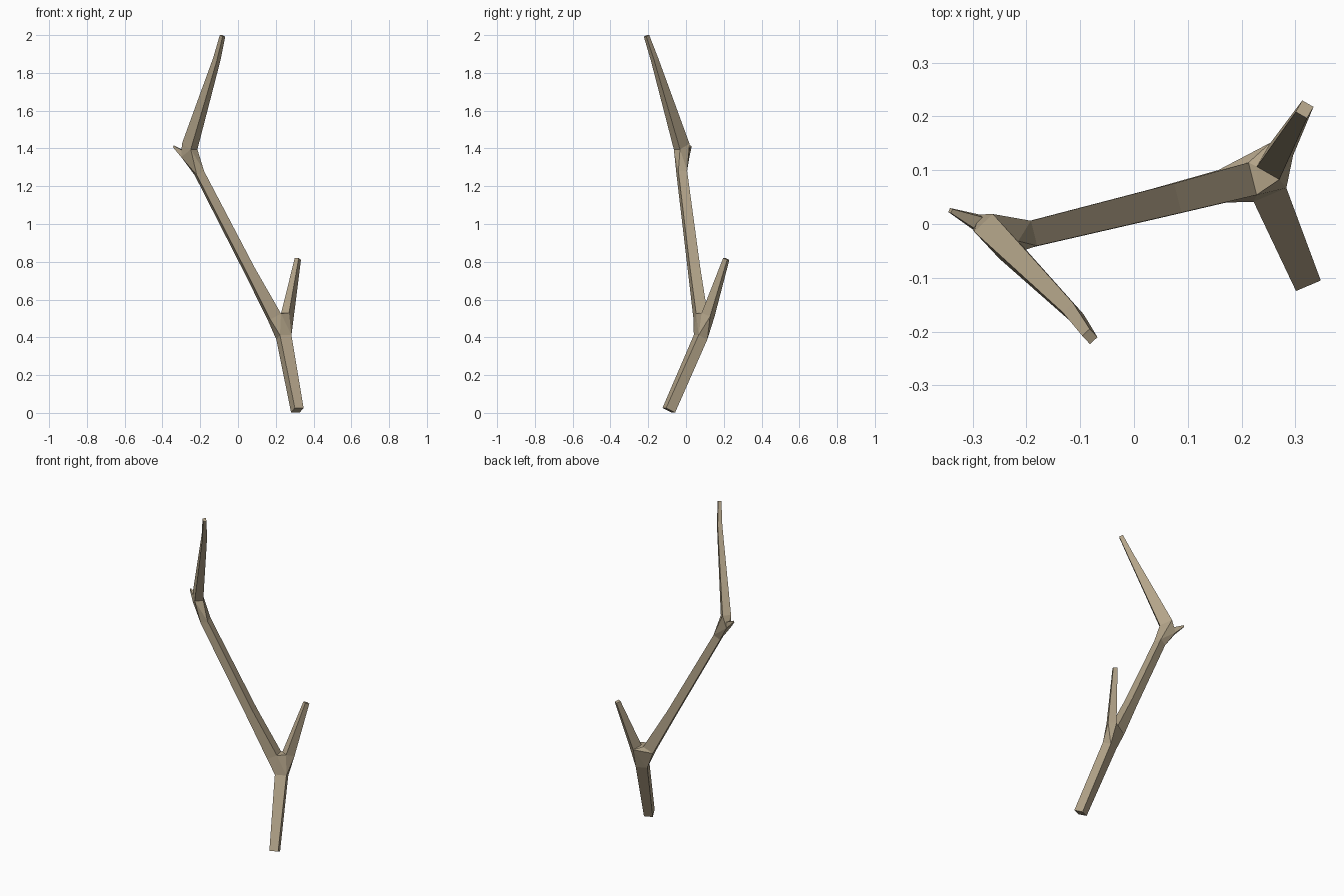
import bpy, bmesh
from mathutils import Vector

if "Cube" in bpy.data.objects:
    bpy.data.objects.remove(bpy.data.objects["Cube"])

bm = bmesh.new()


def limb(stations, cap_start=False, cap_end=True):
    """Square-section limb; stations are (centre, width, depth). Returns its rings."""
    direction = (Vector(stations[-1][0]) - Vector(stations[0][0])).normalized()
    side = direction.cross(Vector((0, 0, 1))).normalized()
    up = side.cross(direction)
    rings = []
    for centre, w, d in stations:
        rings.append([bm.verts.new(Vector(centre) + side * w / 2 * a + up * d / 2 * b)
                      for a, b in ((-1, -1), (1, -1), (1, 1), (-1, 1))])
    for r0, r1 in zip(rings, rings[1:]):
        for i in range(4):
            j = (i + 1) % 4
            bm.faces.new((r0[i], r0[j], r1[j], r1[i]))
    if cap_start:
        bm.faces.new(rings[0][::-1])
    if cap_end:
        bm.faces.new(rings[-1])
    return rings


def joint(*rings):
    """Faceted skin between limb ends, left open where each limb attaches."""
    copies, owner = [], {}
    for n, ring in enumerate(rings):
        for v in ring:
            c = bm.verts.new(v.co)
            copies.append(c)
            owner[c] = n
    bmesh.ops.convex_hull(bm, input=copies)
    inner = {f for v in copies if v.is_valid for f in v.link_faces
             if len({owner[x] for x in f.verts}) == 1}
    bmesh.ops.delete(bm, geom=list(inner), context='FACES_ONLY')


# Limbs
trunk = limb([((0.314, -0.091, 0.014), 0.05, 0.057),
              ((0.243, 0.077, 0.40), 0.066, 0.055)], cap_start=True, cap_end=False)
main = limb([((0.192, 0.077, 0.51), 0.062, 0.066),
             ((0.06, 0.043, 0.757), 0.056, 0.050),
             ((-0.205, -0.022, 1.27), 0.048, 0.045)], cap_end=False)
side_branch = limb([((0.262, 0.117, 0.52), 0.048, 0.055),
                    ((0.317, 0.213, 0.815), 0.024, 0.026)])
upper = limb([((-0.256, -0.023, 1.41), 0.048, 0.075),
              ((-0.113, -0.166, 1.87), 0.026, 0.032),
              ((-0.082, -0.209, 1.996), 0.019, 0.023)])
twig = limb([((-0.285, 0.0, 1.368), 0.03, 0.035),
             ((-0.341, 0.025, 1.411), 0.008, 0.009)])

# Forks
joint(trunk[-1], main[0], side_branch[0])
joint(main[-1], upper[0], twig[0])

bmesh.ops.remove_doubles(bm, verts=bm.verts[:], dist=0.0005)
loose = [v for v in bm.verts if not v.link_faces]
bmesh.ops.delete(bm, geom=loose, context='VERTS')
bmesh.ops.recalc_face_normals(bm, faces=bm.faces[:])

mesh = bpy.data.meshes.new("branch")
bm.to_mesh(mesh)
bm.free()
branch = bpy.data.objects.new("branch", mesh)
bpy.context.collection.objects.link(branch)

wood = bpy.data.materials.new("dry_wood")
wood.diffuse_color = (0.45, 0.37, 0.25, 1)
wood.use_nodes = True
wood.node_tree.nodes["Principled BSDF"].inputs["Base Color"].default_value = wood.diffuse_color
mesh.materials.append(wood)
